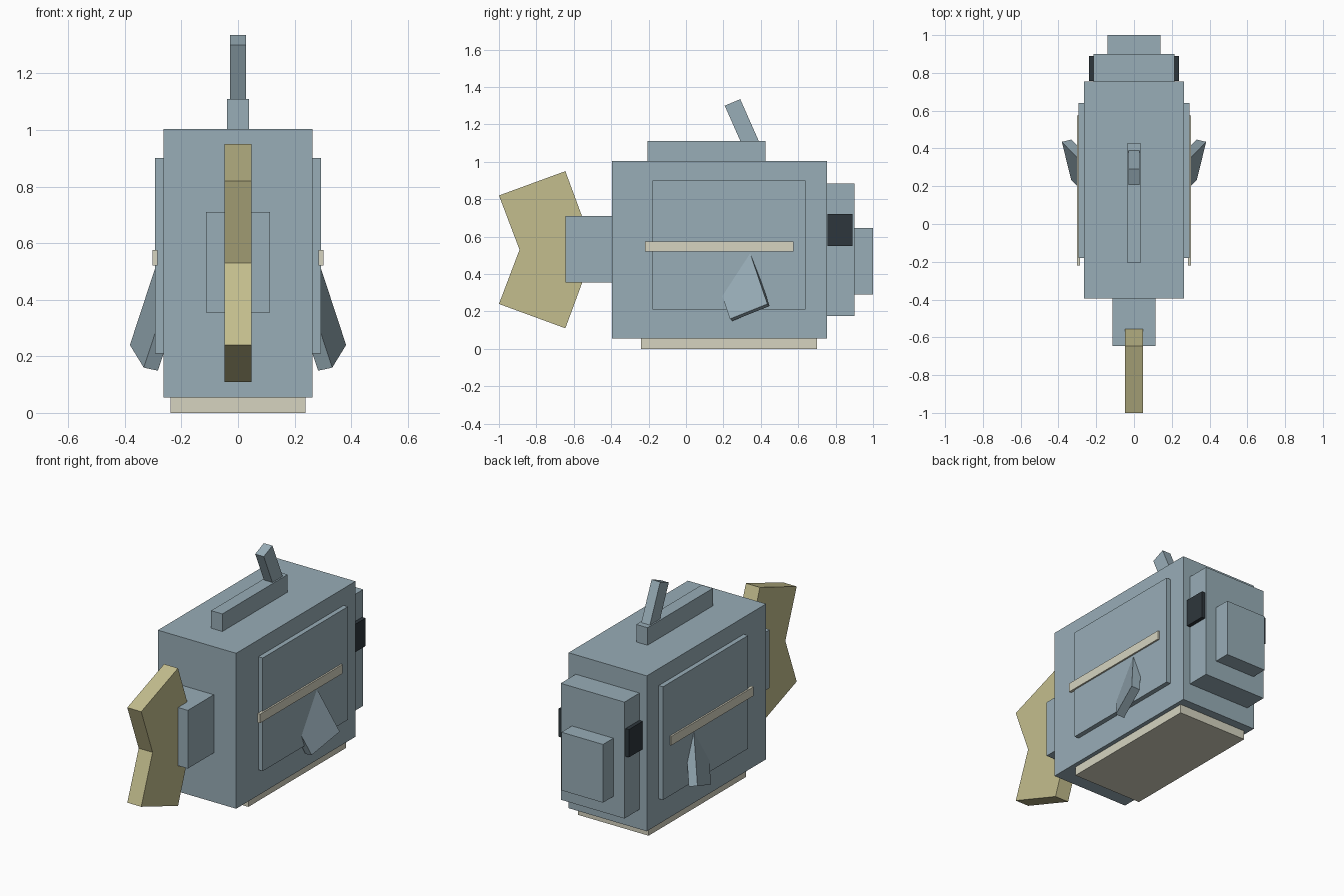
import bpy, bmesh
from mathutils import Vector

cube = bpy.data.objects.get("Cube")
if cube:
    bpy.data.objects.remove(cube, do_unlink=True)


def material(name, color):
    m = bpy.data.materials.new(name)
    m.use_nodes = True
    m.diffuse_color = (*color, 1)
    m.node_tree.nodes["Principled BSDF"].inputs["Base Color"].default_value = (*color, 1)
    return m


blue = material("grey blue", (0.314, 0.418, 0.474))
khaki = material("khaki yellow", (0.552, 0.515, 0.270))
cream = material("pale cream", (0.672, 0.658, 0.527))
dark = material("eye black", (0.027, 0.037, 0.045))


def finish(name, bm, mat):
    bmesh.ops.recalc_face_normals(bm, faces=bm.faces)
    mesh = bpy.data.meshes.new(name)
    bm.to_mesh(mesh)
    bm.free()
    mesh.materials.append(mat)
    ob = bpy.data.objects.new(name, mesh)
    bpy.context.collection.objects.link(ob)
    return ob


def sheared_box(name, corner, a, b, c, mat):
    """Box spanned by three edge vectors from one corner."""
    bm = bmesh.new()
    bmesh.ops.create_cube(bm, size=1)
    for v in bm.verts:
        k = v.co + Vector((0.5, 0.5, 0.5))
        v.co = Vector(corner) + Vector(a) * k.x + Vector(b) * k.y + Vector(c) * k.z
    return finish(name, bm, mat)


def box(name, x, y, z, mat):
    return sheared_box(name, (x[0], y[0], z[0]), (x[1] - x[0], 0, 0),
                       (0, y[1] - y[0], 0), (0, 0, z[1] - z[0]), mat)


def centred(name, half, y, z, mat):
    return box(name, (-half, half), y, z, mat)


def plate(name, half, outline, mat):
    """Side outline in y and z, extruded across x."""
    bm = bmesh.new()
    face = bm.faces.new([bm.verts.new((-half, y, z)) for y, z in outline])
    new = bmesh.ops.extrude_face_region(bm, geom=[face])["geom"]
    verts = [g for g in new if isinstance(g, bmesh.types.BMVert)]
    bmesh.ops.translate(bm, verts=verts, vec=(2 * half, 0, 0))
    return finish(name, bm, mat)


# Body, head and belly
centred("body", 0.264, (-0.395, 0.755), (0.055, 1.003), blue)
centred("belly", 0.238, (-0.24, 0.70), (0, 0.06), cream)
centred("head", 0.215, (0.75, 0.90), (0.175, 0.885), blue)
centred("snout", 0.14, (0.89, 1.0), (0.29, 0.645), blue)

# Tail
centred("tail_base", 0.113, (-0.645, -0.39), (0.355, 0.71), blue)
plate("tail_fin", 0.047, [(-1, 0.82), (-0.645, 0.95), (-0.49, 0.53),
                          (-0.645, 0.11), (-1, 0.24), (-0.89, 0.53)], khaki)

# Dorsal fin with a slanted spine
centred("dorsal_fin", 0.038, (-0.205, 0.425), (1.0, 1.11), blue)
plate("dorsal_spine", 0.029, [(0.207, 1.30), (0.29, 1.335),
                              (0.405, 1.075), (0.322, 1.04)], blue)

# Paired parts on both flanks
for s, side in ((1, "left"), (-1, "right")):
    box(side + "_flank_panel", (s * 0.255, s * 0.293), (-0.18, 0.64), (0.21, 0.90), blue)
    box(side + "_stripe", (s * 0.285, s * 0.303), (-0.22, 0.575), (0.52, 0.575), cream)
    box(side + "_eye", (s * 0.21, s * 0.238), (0.757, 0.89), (0.55, 0.72), dark)
    sheared_box(side + "_pectoral_fin", (s * 0.333, 0.235, 0.16),
                (s * 0.049, 0.20, 0.08), (s * -0.05, 0.012, -0.011),
                (s * -0.092, -0.095, 0.28), blue)
